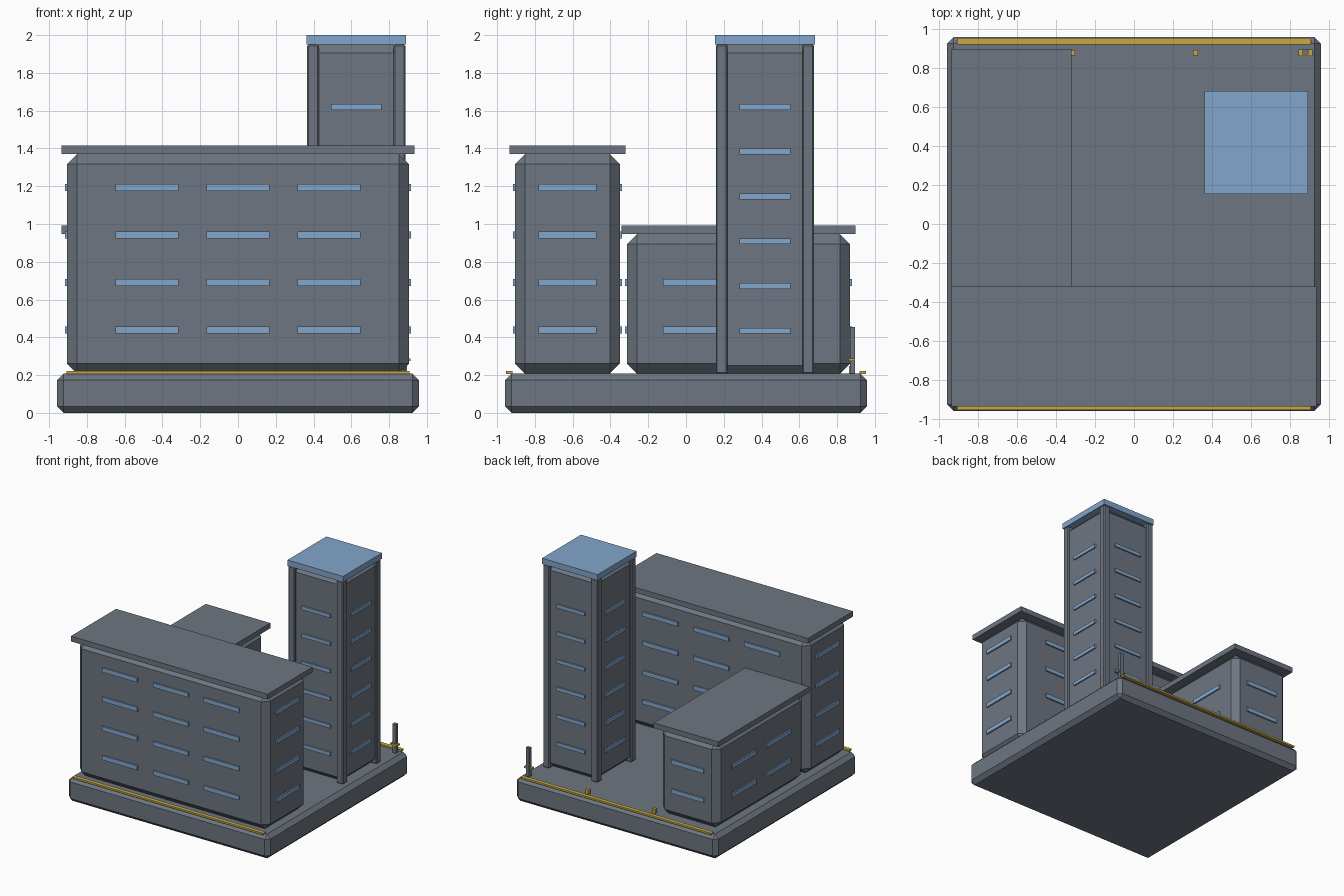
import bpy, bmesh
from mathutils import Vector

if "Cube" in bpy.data.objects:
    bpy.data.objects.remove(bpy.data.objects["Cube"])


def material(name, rgb):
    m = bpy.data.materials.new(name)
    m.diffuse_color = (*rgb, 1)
    m.use_nodes = True
    m.node_tree.nodes["Principled BSDF"].inputs["Base Color"].default_value = m.diffuse_color
    return m


GREY = material("concrete grey", (0.156, 0.181, 0.220))
BLUE = material("window blue", (0.223, 0.381, 0.597))
YELLOW = material("trim yellow", (0.578, 0.402, 0.060))


def add_box(bm, lo, hi, bevel=0):
    """Add one box, given by its corners, with optional chamfered edges."""
    lo, hi = Vector(lo), Vector(hi)
    size, mid = hi - lo, (lo + hi) / 2
    part = bmesh.new()
    bmesh.ops.create_cube(part, size=1)
    for v in part.verts:
        v.co = Vector(v.co[i] * size[i] + mid[i] for i in range(3))
    if bevel:
        bmesh.ops.bevel(part, geom=part.edges[:], offset=bevel, segments=1,
                        profile=0.5, affect='EDGES')
    me = bpy.data.meshes.new("part")
    part.to_mesh(me)
    part.free()
    bm.from_mesh(me)
    bpy.data.meshes.remove(me)


def make(name, boxes, mat, bevel=0):
    bm = bmesh.new()
    for lo, hi in boxes:
        add_box(bm, lo, hi, bevel)
    me = bpy.data.meshes.new(name)
    bm.to_mesh(me)
    bm.free()
    me.materials.append(mat)
    ob = bpy.data.objects.new(name, me)
    bpy.context.collection.objects.link(ob)


def windows(name, x0, x1, y0, y1, cols_x, cols_y, levels, h, out=0.012):
    """Horizontal window strips on all four walls of a block."""
    boxes = []
    for z in levels:
        za, zb = z - h / 2, z + h / 2
        for axis, (a, b, n) in enumerate(((x0, x1, cols_x), (y0, y1, cols_y))):
            span = b - a
            half = 0.553 * span / n / 2
            for i in range(n):
                c = (a + b) / 2 + (i - (n - 1) / 2) * 0.8 * span / n
                walls = (y0, y1) if axis == 0 else (x0, x1)
                for w, s in zip(walls, (-1, 1)):
                    d0, d1 = sorted((w - s * 0.004, w + s * out))
                    if axis == 0:
                        boxes.append(((c - half, d0, za), (c + half, d1, zb)))
                    else:
                        boxes.append(((d0, c - half, za), (d1, c + half, zb)))
    make(name, boxes, BLUE)


G = 0.208  # top of the base slab

# Base slab
make("base", [((-0.957, -0.957, 0), (0.957, 0.957, G))], GREY, 0.033)

# Front block and rear left block, each with an overhanging roof slab
blocks = [
    ("front_block", -0.905, 0.905, -0.905, -0.35, 1.37, 3, 1,
     [0.44, 0.691, 0.943, 1.194]),
    ("rear_block", -0.905, -0.35, -0.312, 0.868, 0.947, 1, 2, [0.44, 0.691]),
]
for name, x0, x1, y0, y1, top, nx, ny, levels in blocks:
    o = 0.029
    make(name + "_walls", [((x0, y0, G), (x1, y1, top))], GREY, 0.053)
    make(name + "_roof", [((x0 - o, y0 - o, top), (x1 + o, y1 + o, top + 0.045))], GREY)
    windows(name + "_windows", x0, x1, y0, y1, nx, ny, levels, 0.037)

# Tower: core, corner pillars, windows and blue cap
cx, cy, r, p = 0.626, 0.418, 0.244, 0.26
make("tower_core", [((cx - r, cy - r, G), (cx + r, cy + r, 1.95))], GREY, 0.044)
pillars = []
for sx in (-1, 1):
    for sy in (-1, 1):
        px, py = cx + sx * (p - 0.031), cy + sy * (p - 0.031)
        pillars.append(((px - 0.031, py - 0.031, G), (px + 0.031, py + 0.031, 1.95)))
make("tower_pillars", pillars, GREY, 0.007)
windows("tower_windows", cx - r, cx + r, cy - r, cy + r, 1, 1,
        [0.435 + 0.237 * i for i in range(6)], 0.031)
make("tower_cap", [((cx - 0.264, cy - 0.264, 1.95), (cx + 0.264, cy + 0.264, 2.0))], BLUE)

# Yellow edge strips along the front and back of the base
make("edge_strips", [((-0.907, y - 0.017, G - 0.002), (0.907, y + 0.017, 0.221))
                     for y in (-0.936, 0.936)], YELLOW)

# Small markers and the signal post at the back edge
make("markers", [((x - 0.014, 0.863, G), (x + 0.014, 0.892, 0.248))
                 for x in (-0.315, 0.315)], YELLOW)
make("post", [((0.863, 0.867, G), (0.895, 0.895, 0.456))], GREY)
make("post_crossbar", [((0.843, 0.86, 0.275), (0.913, 0.894, 0.288))], YELLOW)
